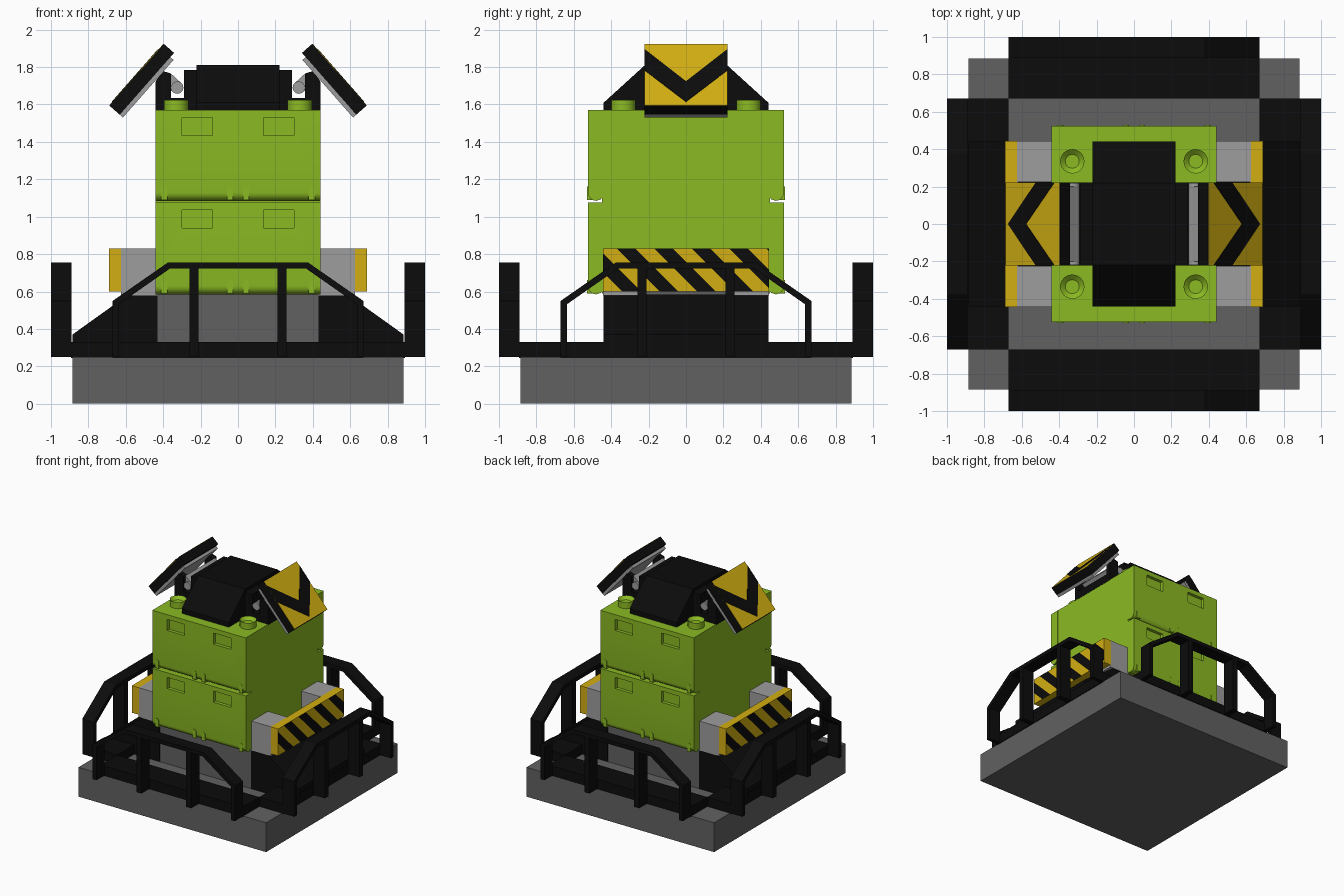
import bpy, bmesh, math
from mathutils import Matrix, Vector

if "Cube" in bpy.data.objects:
    bpy.data.objects.remove(bpy.data.objects["Cube"])


def material(name, rgb):
    m = bpy.data.materials.new(name)
    m.diffuse_color = (*rgb, 1)
    m.use_nodes = True
    m.node_tree.nodes["Principled BSDF"].inputs["Base Color"].default_value = m.diffuse_color
    return m


GREEN = material("lime_green", (0.26, 0.49, 0.017))
BLACK = material("black", (0.0035, 0.0035, 0.0035))
GREY = material("dark_grey", (0.12, 0.12, 0.12))
LIGHT = material("light_grey", (0.34, 0.34, 0.34))
YELLOW = material("warning_yellow", (0.65, 0.43, 0.006))


def finish(name, bm, mat, matrix=None):
    bmesh.ops.recalc_face_normals(bm, faces=bm.faces[:])
    if matrix:
        bm.transform(matrix)
    me = bpy.data.meshes.new(name)
    bm.to_mesh(me)
    bm.free()
    me.materials.append(mat)
    ob = bpy.data.objects.new(name, me)
    bpy.context.collection.objects.link(ob)
    return ob


def prism(name, pts, axis, a, b, mat, matrix=None):
    """Extrude a profile along x (points are y,z) or y (points are x,z)."""
    put = (lambda p, t: (t, p[0], p[1])) if axis == 'x' else (lambda p, t: (p[0], t, p[1]))
    bm = bmesh.new()
    f = bm.faces.new([bm.verts.new(put(p, a)) for p in pts])
    ext = bmesh.ops.extrude_face_region(bm, geom=[f])
    shift = Vector(put((0, 0), b - a))
    bmesh.ops.translate(bm, vec=shift, verts=[v for v in ext['geom'] if isinstance(v, bmesh.types.BMVert)])
    return finish(name, bm, mat, matrix)


def box(name, x, y, z, mat, matrix=None):
    pts = [(y[0], z[0]), (y[1], z[0]), (y[1], z[1]), (y[0], z[1])]
    return prism(name, pts, 'x', x[0], x[1], mat, matrix)


def smooth(ob):
    bpy.ops.object.select_all(action='DESELECT')
    ob.select_set(True)
    bpy.context.view_layer.objects.active = ob
    bpy.ops.object.shade_smooth_by_angle(angle=math.radians(35))


def turn(deg):
    return Matrix.Rotation(math.radians(deg), 4, 'Z')


# base slab and pedestal
box("base_slab", (-.885, .885), (-.885, .885), (0, .25), GREY)
box("pedestal", (-.44, .44), (-.44, .44), (.25, .6), GREY)

# four guard rails with their floor trays
outer = [(-.67, .25), (-.67, .55), (-.375, .755), (.375, .755), (.67, .55), (.67, .25)]
inner = [(.635, .25), (.635, .533), (.365, .722), (-.365, .722), (-.635, .533), (-.635, .25)]
for i, side in enumerate(("front", "right", "back", "left")):
    r = turn(90 * i)
    prism(side + "_rail", outer + inner, 'y', -1, -.89, BLACK, r)
    box(side + "_tray", (-.67, .67), (-.892, -.67), (.245, .33), BLACK, r)
    for s in (-1, 1):
        box(side + "_rail_post", (s * .235 - .024, s * .235 + .024), (-1, -.89), (.25, .73), BLACK, r)

# body core and the stacked doors on front and back
box("body_core", (-.44, .44), (-.45, .45), (.59, 1.57), GREEN)
for side, deg in (("front", 0), ("back", 180)):
    for level, zb, zt in (("lower", .585, 1.075), ("upper", 1.085, 1.57)):
        arc = [(-.48 - .045 * math.sin(t), zb + .045 - .045 * math.cos(t))
               for t in (math.pi / 12 * k for k in range(7))]
        pts = [(-.44, zb + .035), (-.455, zb + .008)] + arc + [(-.525, zt), (-.44, zt)]
        door = prism(f"{side}_{level}_door", pts, 'x', -.441, .441, GREEN, turn(deg))
        # recessed handle pockets
        for s in (-1, 1):
            cutter = box("pocket_cutter", (s * .2175 - .0825, s * .2175 + .0825), (-.6, -.497),
                         (zt - .135, zt - .04), GREEN, turn(deg))
            cutter.hide_render = True
            mod = door.modifiers.new("pocket", 'BOOLEAN')
            mod.operation, mod.solver, mod.object = 'DIFFERENCE', 'EXACT', cutter
            bpy.context.view_layer.objects.active = door
            bpy.ops.object.modifier_apply(modifier=mod.name)
            bpy.data.objects.remove(cutter)
        smooth(door)
        # small hinge clips along the rolled lower edge
        for x in (-.395, -.043, .043, .395):
            clip = [(x - .017, zb + .004), (x + .017, zb + .004)] + [
                (x + .017 * math.cos(a), zb + .06 + .017 * math.sin(a))
                for a in (math.pi / 6 * k for k in range(7))]
            prism("hinge_clip", clip, 'y', -.528, -.47, GREEN, turn(deg))

# lifting knobs with a sunken centre
for x in (-.33, .33):
    for y in (-.335, .335):
        bm = bmesh.new()
        bmesh.ops.create_cone(bm, cap_ends=True, segments=24, radius1=.065, radius2=.065, depth=.06,
                              matrix=Matrix.Translation((x, y, 1.595)))
        top = [f for f in bm.faces if f.normal.z > .9]
        bmesh.ops.inset_region(bm, faces=top, thickness=.028)
        bmesh.ops.translate(bm, vec=(0, 0, -.025), verts=list(top[0].verts))
        smooth(finish("lifting_knob", bm, GREEN))

# roof hood
prism("roof_hood", [(-.44, 1.565), (.44, 1.565), (.44, 1.61), (.22, 1.81), (-.22, 1.81), (-.44, 1.61)],
      'x', -.222, .222, BLACK)
box("roof_hood_core", (-.29, .29), (-.222, .222), (1.565, 1.785), BLACK)
box("roof_plate", (-.442, .442), (-.222, .222), (1.565, 1.635), BLACK)

# parts repeated on the right and left
tilt = Matrix.Translation((.515, 0, 1.735)) @ Matrix.Rotation(math.radians(-41.3), 4, 'Y')
for side, deg in (("right", 0), ("left", 180)):
    r = turn(deg)
    # sloped skirt
    prism(side + "_skirt", [(.43, .25), (.885, .25), (.885, .37), (.585, .585), (.43, .585)],
          'y', -.442, .442, BLACK, r)
    # bumper arms
    for s in (-1, 1):
        box(side + "_bumper_arm", (.43, .625), (s * .335 - .11, s * .335 + .11), (.58, .83), LIGHT, r)
    # bumper board with diagonal stripes cut into the outer face
    bm = bmesh.new()
    bmesh.ops.create_cube(bm, size=1, matrix=Matrix.Translation((.655, 0, .715)) @ Matrix.Diagonal((.07, .89, .23, 1)))
    for k in range(-3, 10):
        bmesh.ops.bisect_plane(bm, geom=bm.verts[:] + bm.edges[:] + bm.faces[:],
                               plane_co=(0, .46 + .1 * k, 0), plane_no=(0, 1, 1))
    bm.normal_update()
    for f in bm.faces:
        c = f.calc_center_median()
        if f.normal.x > .9 and math.floor((c.y + c.z - .46) / .1) % 2 == 0:
            f.material_index = 1
    board = finish(side + "_bumper_board", bm, YELLOW, r)
    board.data.materials.append(BLACK)
    # tilted warning sign with chevron
    m = r @ tilt
    box(side + "_sign_body", (-.037, .036), (-.223, .223), (-.22, .22), BLACK, m)
    box(side + "_sign_face", (.03, .038), (-.222, .222), (-.219, .219), YELLOW, m)
    prism(side + "_sign_chevron", [(-.222, .18), (0, -.05), (.222, .18), (.222, .03), (0, -.195), (-.222, .03)],
          'x', .035, .041, BLACK, m)
    box(side + "_sign_back", (-.06, -.036), (-.222, .222), (-.22, .19), LIGHT, m)
    # sign hinge rod and arm
    bm = bmesh.new()
    bmesh.ops.create_cone(bm, cap_ends=True, segments=20, radius1=.033, radius2=.033, depth=.44,
                          matrix=Matrix.Translation((.325, 0, 1.69)) @ Matrix.Rotation(math.pi / 2, 4, 'X'))
    smooth(finish(side + "_sign_rod", bm, LIGHT, r))
    prism(side + "_sign_arm", [(.303, 1.714), (.347, 1.666), (.40, 1.715), (.356, 1.763)],
          'y', -.2, .2, LIGHT, r)
    # sign brackets
    for s in (-1, 1):
        prism(side + "_sign_bracket", [(.357, 1.62), (.442, 1.62), (.442, 1.72), (.405, 1.78), (.357, 1.765)],
              'y', s * .2 - .022, s * .2 + .022, BLACK, r)
